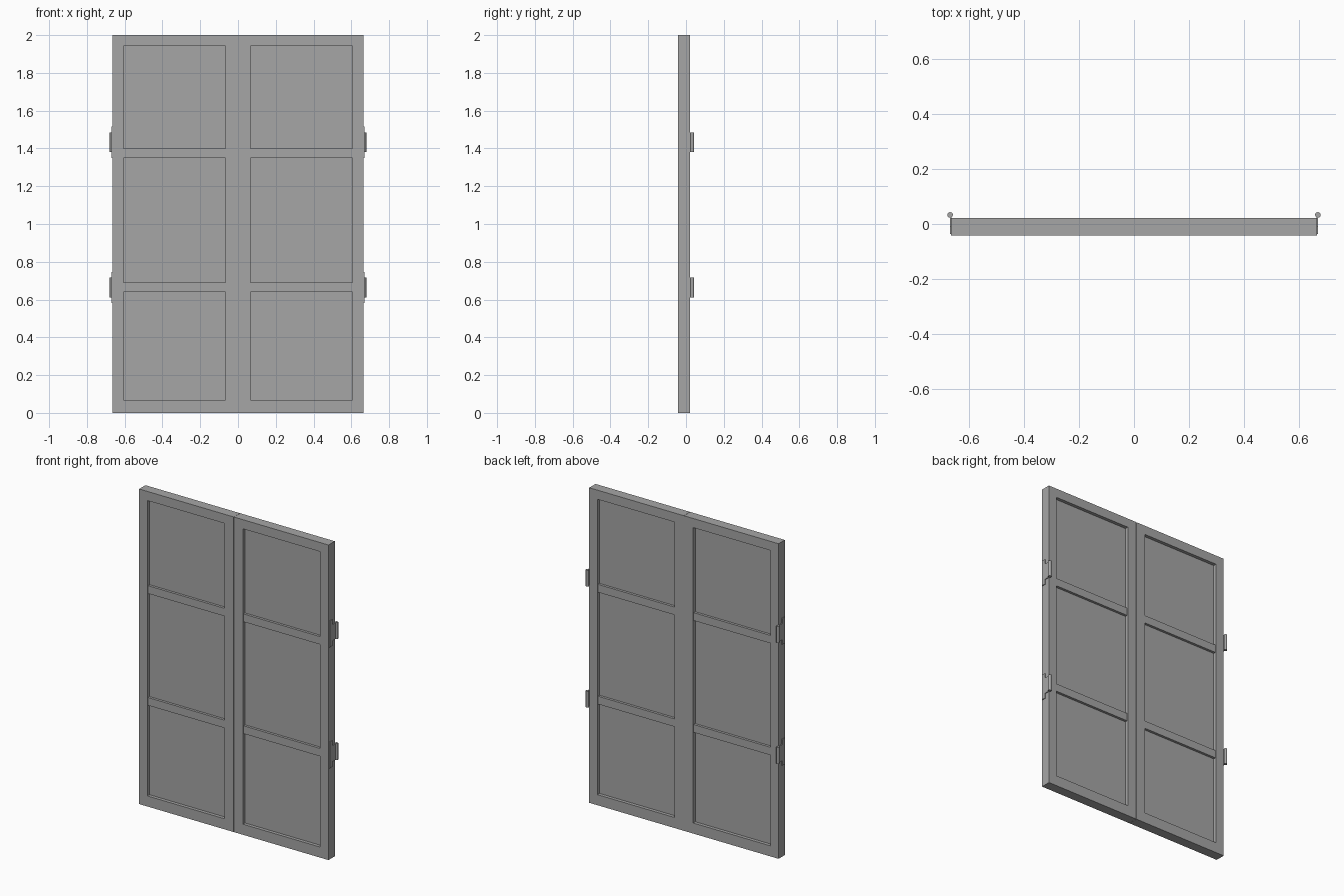
import bpy
import bmesh

if "Cube" in bpy.data.objects:
    bpy.data.objects.remove(bpy.data.objects["Cube"], do_unlink=True)

grey = bpy.data.materials.new("plain grey")
grey.use_nodes = True
grey.diffuse_color = (0.38, 0.38, 0.38, 1)
grey.node_tree.nodes["Principled BSDF"].inputs["Base Color"].default_value = grey.diffuse_color

FRONT, BACK = -0.042, 0.021
WIDTH, HEIGHT = 0.665, 2.0
OPEN_X = (0.065, 0.607)
OPEN_Z = (0.067, 1.942)


def finish(name, bm):
    bmesh.ops.recalc_face_normals(bm, faces=bm.faces)
    mesh = bpy.data.meshes.new(name)
    bm.to_mesh(mesh)
    bm.free()
    mesh.materials.append(grey)
    obj = bpy.data.objects.new(name, mesh)
    bpy.context.collection.objects.link(obj)
    return obj


def extrude(bm, faces, vector):
    grown = bmesh.ops.extrude_face_region(bm, geom=faces)["geom"]
    verts = [v for v in grown if isinstance(v, bmesh.types.BMVert)]
    bmesh.ops.translate(bm, verts=verts, vec=vector)


def box(name, xs, ys, zs):
    bm = bmesh.new()
    corners = [(xs[0], zs[0]), (xs[1], zs[0]), (xs[1], zs[1]), (xs[0], zs[1])]
    face = bm.faces.new([bm.verts.new((x, ys[0], z)) for x, z in corners])
    extrude(bm, [face], (0, ys[1] - ys[0], 0))
    return finish(name, bm)


def frame(name, side):
    # Rectangular ring extruded through the door thickness
    bm = bmesh.new()

    def loop(xs, zs):
        pts = [(xs[0], zs[0]), (xs[1], zs[0]), (xs[1], zs[1]), (xs[0], zs[1])]
        return [bm.verts.new((side * x, FRONT, z)) for x, z in pts]

    outer = loop((0.0005, WIDTH), (0, HEIGHT))
    inner = loop(OPEN_X, OPEN_Z)
    ring = []
    for i in range(4):
        j = (i + 1) % 4
        ring.append(bm.faces.new((outer[i], outer[j], inner[j], inner[i])))
    extrude(bm, ring, (0, BACK - FRONT, 0))
    return finish(name, bm)


def hinge(name, side, z):
    # T-shaped leaf: tall pad towards the front, narrow tongue to the barrel
    outline = [(-0.036, -0.083), (-0.010, -0.083), (-0.010, -0.052), (0.033, -0.052),
               (0.033, 0.052), (-0.010, 0.052), (-0.010, 0.083), (-0.036, 0.083)]
    bm = bmesh.new()
    face = bm.faces.new([bm.verts.new((side * (WIDTH - 0.001), y, z + dz)) for y, dz in outline])
    extrude(bm, [face], (side * 0.006, 0, 0))
    finish(name + "_leaf", bm)

    bpy.ops.mesh.primitive_cylinder_add(vertices=20, radius=0.010, depth=0.104,
                                        location=(side * 0.669, 0.033, z))
    barrel = bpy.context.object
    barrel.name = name + "_barrel"
    barrel.data.materials.append(grey)
    bpy.ops.object.shade_smooth_by_angle()


for label, side in (("left", 1), ("right", -1)):
    frame(label + "_door_frame", side)
    xs = [side * x for x in OPEN_X]
    # Recessed panel
    box(label + "_panel", xs, (FRONT + 0.021, BACK - 0.021), OPEN_Z)
    # Cross bars, set just behind the frame faces
    for level, z in (("lower", 0.64), ("upper", 1.35)):
        box(f"{label}_{level}_bar", xs, (FRONT + 0.005, BACK - 0.005), (z, z + 0.05))
    # Side hinges
    for level, z in (("lower", 0.664), ("upper", 1.432)):
        hinge(f"{label}_{level}_hinge", side, z)
